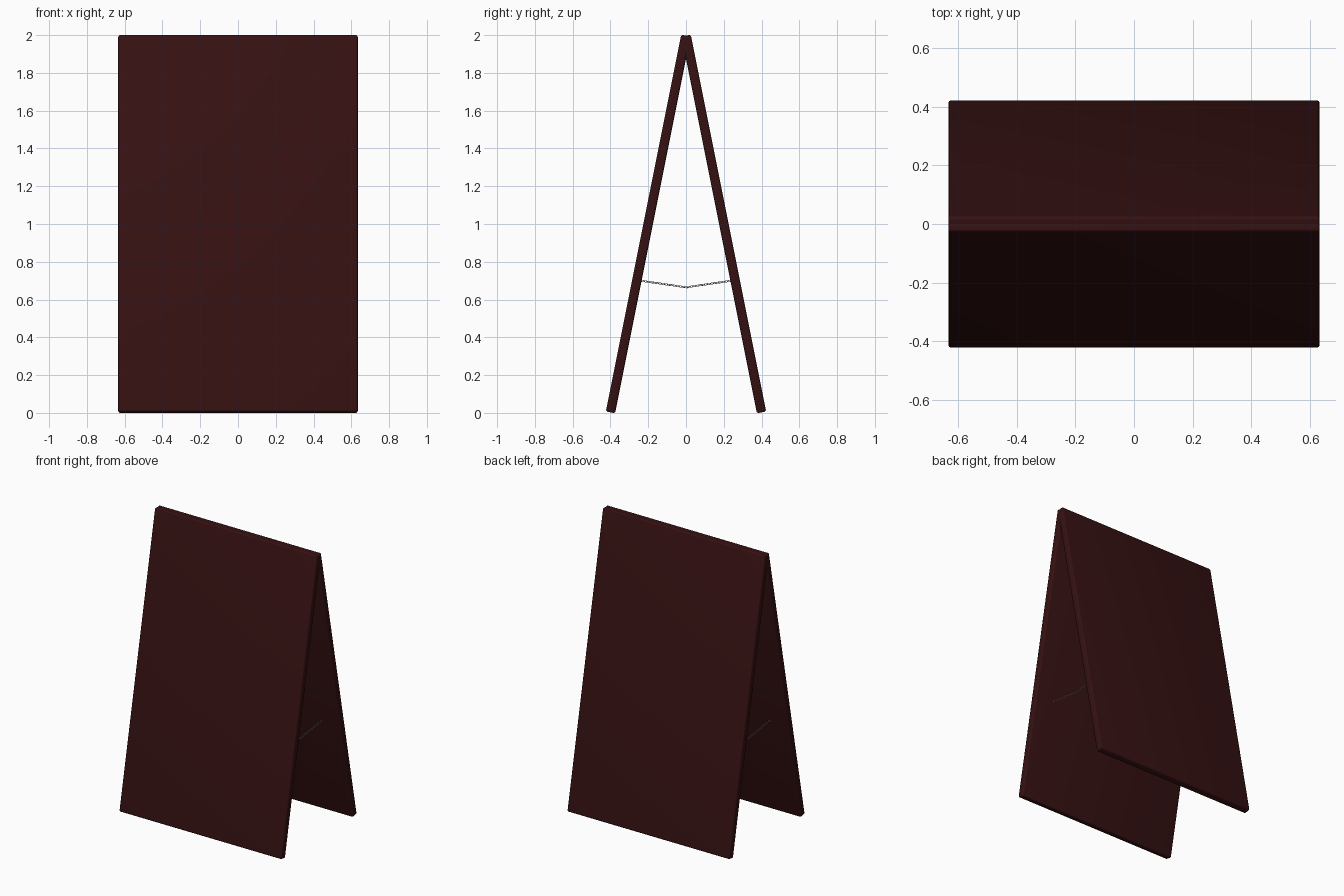
import bpy, math
from mathutils import Vector, Matrix

if "Cube" in bpy.data.objects:
    bpy.data.objects.remove(bpy.data.objects["Cube"])


def material(name, rgb):
    m = bpy.data.materials.new(name)
    m.diffuse_color = (*rgb, 1)
    m.use_nodes = True
    m.node_tree.nodes["Principled BSDF"].inputs["Base Color"].default_value = m.diffuse_color
    return m


WOOD = material("dark maroon", (0.036, 0.0055, 0.006))
STEEL = material("steel grey", (0.45, 0.45, 0.45))

TILT = math.atan(0.2)
THICK, WIDTH, LENGTH = 0.05, 1.268, 2.034


# Leaning board with softly rounded edges
def board(name, side):
    bpy.ops.mesh.primitive_cube_add(size=1, location=(0, side * 0.2005, 1.0),
                                    rotation=(side * TILT, 0, 0))
    ob = bpy.context.object
    ob.name = name
    ob.scale = (WIDTH, THICK, LENGTH)
    bpy.ops.object.transform_apply(location=False, rotation=False, scale=True)
    ob.data.materials.append(WOOD)
    mod = ob.modifiers.new("rounded edges", 'BEVEL')
    mod.width, mod.segments = 0.011, 4
    bpy.ops.object.modifier_apply(modifier=mod.name)
    bpy.ops.object.shade_smooth_by_angle(angle=math.radians(35))


board("front_board", -1)
board("back_board", 1)


# Sagging chain of interlocked oval links
def chain_points(count):
    a, b, c = Vector((0, -0.243, 0.70)), Vector((0, 0, 0.665)), Vector((0, 0.243, 0.70))
    for i in range(count):
        t = 2 * i / (count - 1)
        yield (a.lerp(b, t) if t <= 1 else b.lerp(c, t - 1)), (b - a if t <= 1 else c - b)


bpy.ops.mesh.primitive_torus_add(major_radius=0.0048, minor_radius=0.0015,
                                 major_segments=14, minor_segments=6)
link = bpy.context.object
for v in link.data.vertices:  # stretch the ring into an oval link
    v.co.x += math.copysign(0.0045, v.co.x) if abs(v.co.x) > 1e-5 else 0
for p in link.data.polygons:
    p.use_smooth = True
link.data.materials.append(STEEL)

for label, x in (("left", -0.49), ("right", 0.49)):
    parts = []
    for i, (pos, along) in enumerate(chain_points(33)):
        ob = link.copy()
        ob.data = link.data.copy()
        bpy.context.collection.objects.link(ob)
        roll = Matrix.Rotation(math.radians(45 + 90 * (i % 2)), 4, 'X')
        turn = along.to_track_quat('X', 'Z').to_matrix().to_4x4()
        ob.matrix_world = Matrix.Translation(pos + Vector((x, 0, 0))) @ turn @ roll
        parts.append(ob)
    bpy.ops.object.select_all(action='DESELECT')
    for ob in parts:
        ob.select_set(True)
    bpy.context.view_layer.objects.active = parts[0]
    bpy.ops.object.join()
    parts[0].name = label + "_chain"

bpy.data.objects.remove(link)
